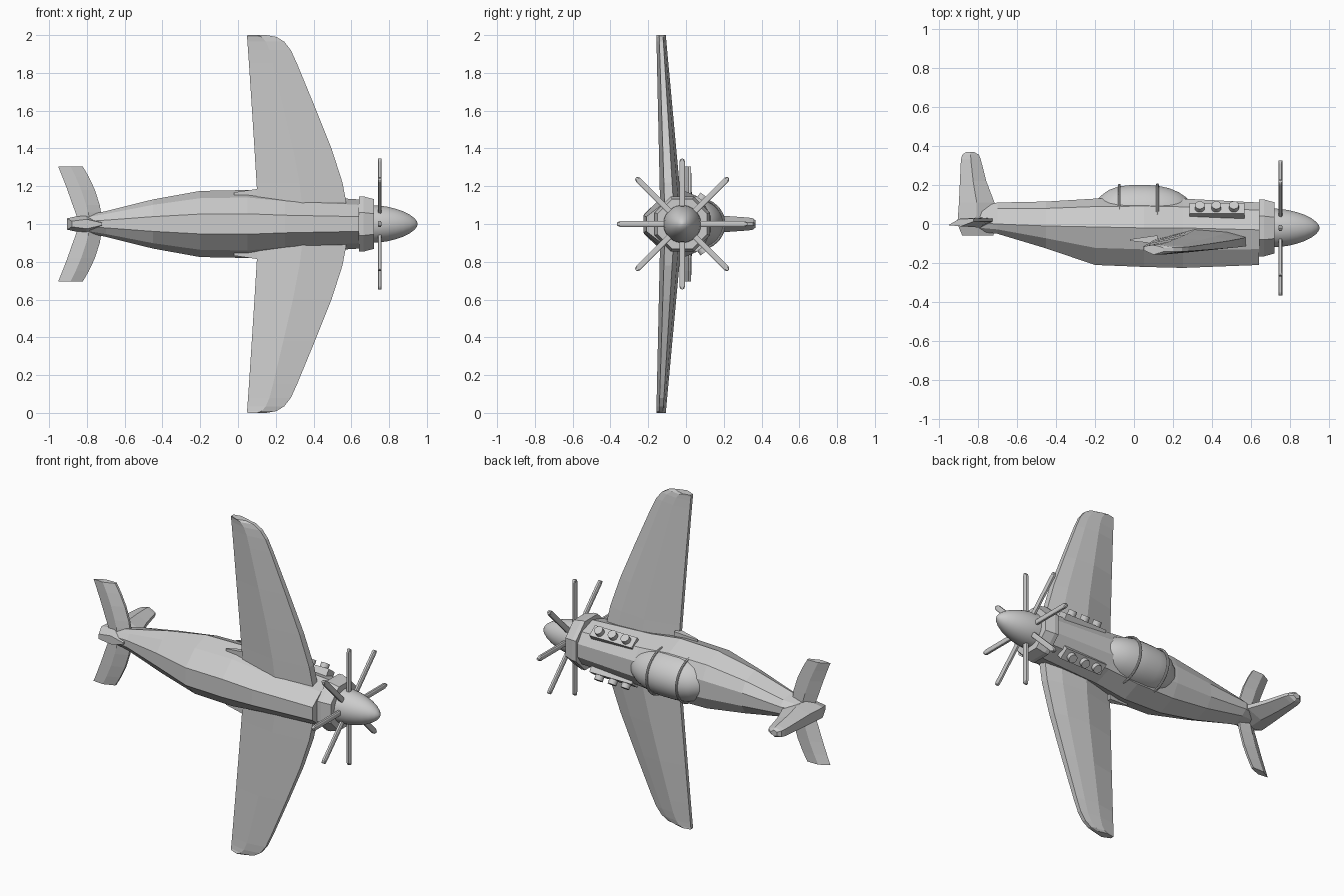
import bpy, bmesh, math
from mathutils import Vector

if "Cube" in bpy.data.objects:
    bpy.data.objects.remove(bpy.data.objects["Cube"])

AXIS_Y = -0.02   # propeller axis height in y
MID = 1.0        # plane of symmetry in z


def loft(name, rings, smooth=False):
    """Skin a list of equal-length closed rings and cap both ends."""
    bm = bmesh.new()
    rows = [[bm.verts.new(p) for p in r] for r in rings]
    n = len(rows[0])
    for a, b in zip(rows, rows[1:]):
        for i in range(n):
            j = (i + 1) % n
            bm.faces.new((a[i], a[j], b[j], b[i]))
    bm.faces.new(rows[0])
    bm.faces.new(rows[-1])
    bmesh.ops.recalc_face_normals(bm, faces=bm.faces[:])
    me = bpy.data.meshes.new(name)
    bm.to_mesh(me)
    bm.free()
    ob = bpy.data.objects.new(name, me)
    bpy.context.collection.objects.link(ob)
    if smooth:
        bpy.ops.object.select_all(action='DESELECT')
        ob.select_set(True)
        bpy.context.view_layer.objects.active = ob
        bpy.ops.object.shade_smooth_by_angle(angle=math.radians(35))
    return ob


def lathe(name, profile, cy, n, sy=1, sz=1, smooth=False):
    """Turn (x, radius) points around an axis along x."""
    rings = []
    for x, r in profile:
        angs = [2 * math.pi * (i + 0.5) / n for i in range(n)]
        rings.append([(x, cy + r * sy * math.cos(a), MID + r * sz * math.sin(a)) for a in angs])
    return loft(name, rings, smooth)


def tube(name, a, b, r, n=16):
    """Straight cylinder between two points."""
    a, b = Vector(a), Vector(b)
    q = (b - a).to_track_quat('Z', 'Y')
    ring = [q @ Vector((r * math.cos(t), r * math.sin(t), 0))
            for t in (2 * math.pi * i / n for i in range(n))]
    return loft(name, [[a + p for p in ring], [b + p for p in ring]], True)


# Fuselage: ten-sided sections (x, top, widest height, bottom, half width)
stations = [(-0.88, 0.06, 0.01, -0.03, 0.03), (-0.70, 0.11, 0.0, -0.05, 0.068),
            (-0.45, 0.115, -0.01, -0.125, 0.13), (-0.20, 0.13, -0.015, -0.21, 0.175),
            (0.05, 0.135, -0.02, -0.22, 0.18), (0.25, 0.13, -0.02, -0.225, 0.155),
            (0.64, 0.11, -0.03, -0.21, 0.13)]
rings = []
for x, top, mid, bot, w in stations:
    half = [(top, 0.3), (mid + (top - mid) * 0.72, 0.74), (mid, 1.0),
            (mid + (bot - mid) * 0.55, 0.78), (bot, 0.3)]
    rings.append([(x, y, MID + f * w) for y, f in half] +
                 [(x, y, MID - f * w) for y, f in reversed(half)])
loft("fuselage", rings)

# Engine cowl ring, backplate and spinner
lathe("cowl_ring", [(0.64, 0.158), (0.665, 0.158), (0.72, 0.142)], AXIS_Y, 8)
lathe("spinner", [(0.715, 0.1), (0.745, 0.098), (0.79, 0.092), (0.835, 0.081), (0.875, 0.067),
                  (0.91, 0.049), (0.935, 0.03), (0.947, 0.014), (0.951, 0.002)],
      AXIS_Y, 32, smooth=True)

# Eight propeller blades
for k in range(8):
    a = k * math.pi / 4
    d = Vector((0, math.cos(a), math.sin(a)))
    s = Vector((0, -math.sin(a), math.cos(a)))
    rows = []
    for r, w in ((0.05, 0.015), (0.33, 0.015), (0.341, 0.011), (0.346, 0.004)):
        c = Vector((0.75, AXIS_Y, MID)) + d * r
        rows.append([c + s * (w * u) + Vector((0.01 * v, 0, 0))
                     for u, v in ((1, 0.6), (0.6, 1), (-0.6, 1), (-1, 0.6),
                                  (-1, -0.6), (-0.6, -1), (0.6, -1), (1, -0.6))])
    loft(f"propeller_blade_{k + 1}", rows)

# Bubble canopy with two hoops
canopy = [(-0.222, 0.005), (-0.215, 0.03), (-0.20, 0.06), (-0.17, 0.095), (-0.13, 0.124),
          (-0.08, 0.143), (-0.02, 0.15), (0.06, 0.151), (0.12, 0.147), (0.18, 0.134),
          (0.23, 0.113), (0.27, 0.085), (0.295, 0.055), (0.31, 0.02), (0.313, 0.005)]
lathe("canopy", canopy, 0.05, 32, 1, 0.88, smooth=True)
for k, (x, r) in enumerate(((-0.075, 0.149), (0.12, 0.152))):
    bpy.ops.mesh.primitive_torus_add(major_radius=r, minor_radius=0.007, major_segments=40,
                                     minor_segments=8, location=(x, 0.05, MID),
                                     rotation=(0, math.pi / 2, 0))
    hoop = bpy.context.object
    hoop.name = f"canopy_hoop_{k + 1}"
    hoop.scale = (0.9, 1, 1)

# Parts mirrored to both sides
wing_rows = [  # span, trailing x, leading x
    (0.05, 0.105, 0.578), (0.12, 0.104, 0.572), (0.22, 0.098, 0.553), (0.40, 0.087, 0.495),
    (0.62, 0.073, 0.407), (0.85, 0.058, 0.312), (0.92, 0.053, 0.28), (0.965, 0.05, 0.245),
    (0.99, 0.048, 0.205), (1.0, 0.05, 0.15)]
tail_rows = [(0.0, -0.84, -0.72), (0.06, -0.86, -0.725), (0.10, -0.875, -0.732),
             (0.18, -0.903, -0.757), (0.25, -0.93, -0.79), (0.305, -0.952, -0.822)]
for side, sg in (("left", 1), ("right", -1)):
    # Main wing: blunt leading edge, ridge on top
    rows = []
    for s, te, le in wing_rows:
        z = MID + sg * s
        y = lambda root, tip: root + (tip - root) * s
        top_x, bot_x = te + (le - te) * 0.45, te + (le - te) * 0.5
        rows.append([(te, y(-0.075, -0.115), z), (top_x, y(-0.015, -0.107), z),
                     (te + (le - te) * 0.8, y(-0.03, -0.115), z),
                     (le, y(-0.06, -0.122), z), (le, y(-0.11, -0.142), z),
                     (bot_x, y(-0.135, -0.157), z), (te, y(-0.1, -0.135), z)])
    loft(f"wing_{side}", rows)
    # Wing root fairing behind the trailing edge
    loft(f"wing_fairing_{side}",
         [[(x, y, MID + sg * z) for y, z in ((yc + h, 0.10), (yc + h, w), (yc - h, w), (yc - h, 0.10))]
          for x, yc, h, w in ((-0.02, -0.082, 0.004, 0.168), (0.12, -0.08, 0.022, 0.188))])
    # Tailplane
    rows = []
    for s, te, le in tail_rows:
        z, c, t = MID + sg * s, le - te, 1 - s
        rows.append([(te, -0.006, z), (te + c * 0.45, 0.008 + 0.027 * t, z), (le, 0.027, z),
                     (le, 0.013, z), (te + c * 0.5, 0.006 - 0.026 * t, z)])
    loft(f"tailplane_{side}", rows)
    # Exhaust plate and three stubs
    n = Vector((0, 0.6, 0.8 * sg))
    u = Vector((0, 0.8, -0.6 * sg))
    c = Vector((0, 0.072, MID + sg * 0.118))
    loft(f"exhaust_plate_{side}",
         [[c + Vector((x, 0, 0)) + n * a + u * b
           for a, b in ((-0.03, -0.034), (0.014, -0.034), (0.014, 0.034), (-0.03, 0.034))]
          for x in (0.285, 0.565)])
    for k, x in enumerate((0.337, 0.422, 0.512)):
        p = c + Vector((x, 0, 0))
        tube(f"exhaust_stub_{side}_{k + 1}", p, p + n * 0.042, 0.025)

# Tail fin and rudder: (y, trailing x, leading x, half thickness)
fin = [(-0.06, -0.88, -0.72, 0.025), (0.0, -0.905, -0.715, 0.05), (0.11, -0.897, -0.715, 0.05),
       (0.22, -0.892, -0.757, 0.042), (0.33, -0.887, -0.785, 0.034),
       (0.355, -0.88, -0.795, 0.03), (0.369, -0.86, -0.82, 0.018)]
loft("tail_fin", [[(te, y, MID - w * 0.6), (te, y, MID + w * 0.6),
                   (te + (le - te) * 0.5, y, MID + w), (le, y, MID + w * 0.25),
                   (le, y, MID - w * 0.25), (te + (le - te) * 0.5, y, MID - w)]
                  for y, te, le, w in fin])
